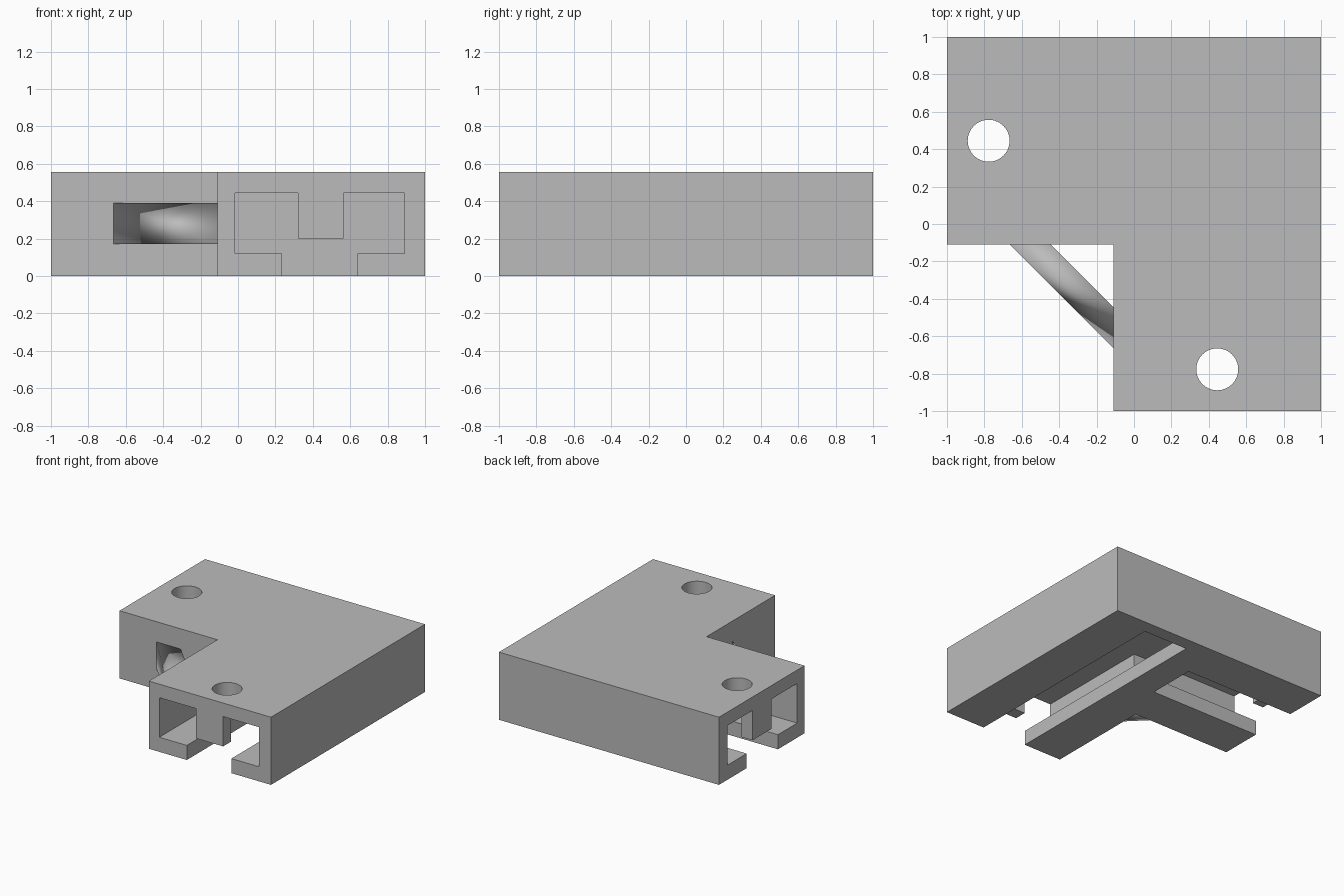
import bpy, bmesh
from mathutils import Vector

cube = bpy.data.objects.get("Cube")
if cube:
    bpy.data.objects.remove(cube, do_unlink=True)

grey = bpy.data.materials.new("plain grey")
grey.use_nodes = True
colour = (0.5, 0.5, 0.5, 1)
grey.diffuse_color = colour
grey.node_tree.nodes["Principled BSDF"].inputs["Base Color"].default_value = colour

HEIGHT = 0.556
INNER = -0.11      # faces of the inside corner
PLATE = 0.1        # thickness of the end stops


def finish(name, bm):
    bmesh.ops.recalc_face_normals(bm, faces=bm.faces)
    mesh = bpy.data.meshes.new(name)
    bm.to_mesh(mesh)
    bm.free()
    mesh.materials.append(grey)
    obj = bpy.data.objects.new(name, mesh)
    bpy.context.collection.objects.link(obj)
    return obj


def prism(name, points, sweep):
    """Extrude a closed outline of 3D points along a vector."""
    bm = bmesh.new()
    face = bm.faces.new([bm.verts.new(p) for p in points])
    result = bmesh.ops.extrude_face_region(bm, geom=[face])
    moved = [v for v in result["geom"] if isinstance(v, bmesh.types.BMVert)]
    bmesh.ops.translate(bm, verts=moved, vec=sweep)
    return finish(name, bm)


def along_arm(name, profile, start, end, swap):
    """Sweep an (across, z) profile along the front arm, or the side arm if swapped."""
    points = [Vector((a, start, z)) for a, z in profile]
    sweep = Vector((0, end - start, 0))
    if swap:
        points = [p.yxz for p in points]
        sweep = sweep.yxz
    return prism(name, points, sweep)


def cut(target, cutter):
    mod = target.modifiers.new("cut", "BOOLEAN")
    mod.operation = "DIFFERENCE"
    mod.solver = "EXACT"
    mod.object = cutter
    bpy.context.view_layer.objects.active = target
    bpy.ops.object.modifier_apply(modifier=mod.name)
    bpy.data.objects.remove(cutter, do_unlink=True)


# L-shaped block
outline = [(-1, 1), (-1, INNER), (INNER, INNER), (INNER, -1), (1, -1), (1, 1)]
body = prism("corner_body", [(x, y, 0) for x, y in outline], (0, 0, HEIGHT))

# Slotted channels under both arms
channel = [(0.235, -0.1), (0.64, -0.1), (0.64, 0.12), (0.89, 0.12),
           (0.89, 0.445), (-0.015, 0.445), (-0.015, 0.12), (0.235, 0.12)]
stop = [(0.32, 0.2), (0.565, 0.2), (0.565, 0.445), (0.32, 0.445)]
for arm, swap, end in (("front", False, 0.89), ("side", True, 0.0)):
    cut(body, along_arm("channel_cutter", channel, -1.1, end, swap))
    along_arm(arm + "_end_stop", stop, -1, -1 + PLATE, swap)

# Screw holes through the top
for x, y in ((0.445, -0.777), (-0.777, 0.445)):
    bpy.ops.mesh.primitive_cylinder_add(vertices=64, radius=0.112, depth=0.4,
                                        location=(x, y, HEIGHT))
    cut(body, bpy.context.object)

bpy.ops.object.select_all(action="DESELECT")
body.select_set(True)
bpy.context.view_layer.objects.active = body
bpy.ops.object.shade_smooth_by_angle()

# Diagonal brace in the inside corner, with one sloping corner
LOW, HIGH, FAR, NEAR = 0.17, 0.39, -0.665, -0.445
corners = [(FAR, INNER, LOW), (FAR, INNER, HIGH), (NEAR, INNER, LOW), (NEAR, INNER, HIGH),
           (INNER, FAR, LOW), (INNER, NEAR, LOW), (INNER, NEAR, HIGH)]
bm = bmesh.new()
bmesh.ops.convex_hull(bm, input=[bm.verts.new(c) for c in corners])
brace = finish("corner_brace", bm)
brace.data.shade_smooth()
